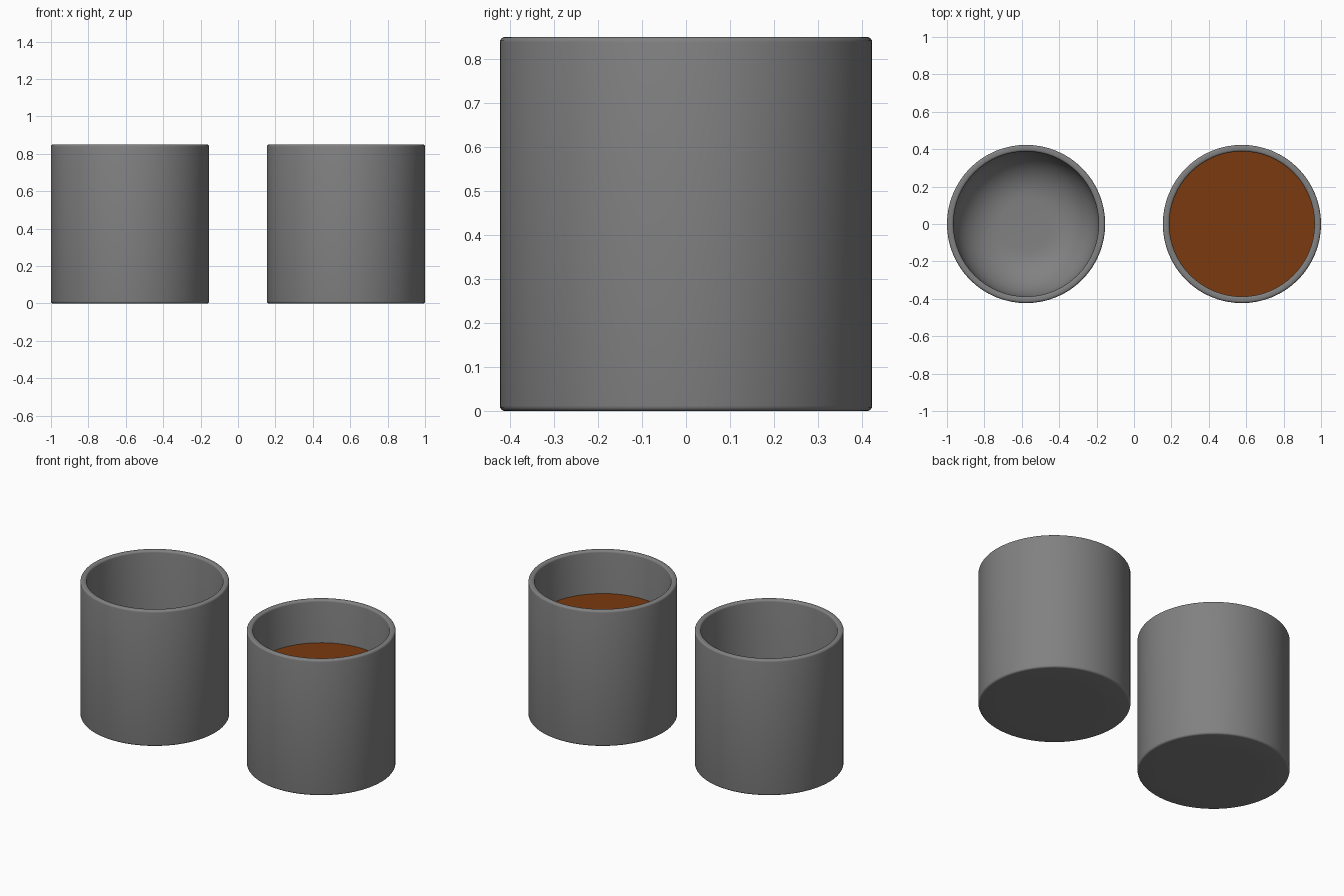
import bpy, bmesh, math

cube = bpy.data.objects.get("Cube")
if cube:
    bpy.data.objects.remove(cube)


def material(name, rgb):
    mat = bpy.data.materials.new(name)
    mat.use_nodes = True
    colour = (*rgb, 1)
    mat.diffuse_color = colour
    mat.node_tree.nodes["Principled BSDF"].inputs["Base Color"].default_value = colour
    return mat


def lathe(name, profile, x, mat, steps=64):
    """Revolve a (radius, height) profile around the z axis."""
    bm = bmesh.new()
    verts = [bm.verts.new((r, 0, z)) for r, z in profile]
    edges = [bm.edges.new(pair) for pair in zip(verts, verts[1:])]
    bmesh.ops.spin(bm, geom=verts + edges, cent=(0, 0, 0), axis=(0, 0, 1),
                   angle=math.tau, steps=steps)
    bmesh.ops.remove_doubles(bm, verts=bm.verts, dist=0.0005)
    bmesh.ops.recalc_face_normals(bm, faces=bm.faces)
    mesh = bpy.data.meshes.new(name)
    bm.to_mesh(mesh)
    bm.free()
    mesh.materials.append(mat)
    mesh.shade_smooth()
    obj = bpy.data.objects.new(name, mesh)
    obj.location.x = x
    bpy.context.collection.objects.link(obj)
    return obj


def arc(r, z, radius, start, end, steps=4):
    """Points of a rounded corner, angles in degrees."""
    angles = [math.radians(start + (end - start) * i / steps) for i in range(steps + 1)]
    return [(r + radius * math.cos(a), z + radius * math.sin(a)) for a in angles]


grey = material("grey ceramic", (0.22, 0.22, 0.22))
brown = material("brown drink", (0.195, 0.041, 0.0045))

OUTER, INNER, HEIGHT, FLOOR, EDGE = 0.423, 0.388, 0.85, 0.04, 0.012

# Cup wall: underside, rounded foot, rounded rim, inside wall and floor
cup = ([(0, 0), (0.14, 0), (0.28, 0)]
       + arc(OUTER - EDGE, EDGE, EDGE, -90, 0)
       + arc(OUTER - EDGE, HEIGHT - EDGE, EDGE, 0, 90)
       + arc(INNER + EDGE, HEIGHT - EDGE, EDGE, 90, 180)
       + arc(INNER - 0.25, FLOOR + 0.25, 0.25, 0, -90, 10)
       + [(0, FLOOR)])

lathe("empty_cup", cup, -0.577, grey)
lathe("full_cup", cup, 0.577, grey)

# Drink surface
lathe("drink", [(0, 0.582), (INNER, 0.582), (INNER, 0.578), (0, 0.578)], 0.577, brown).data.shade_flat()
